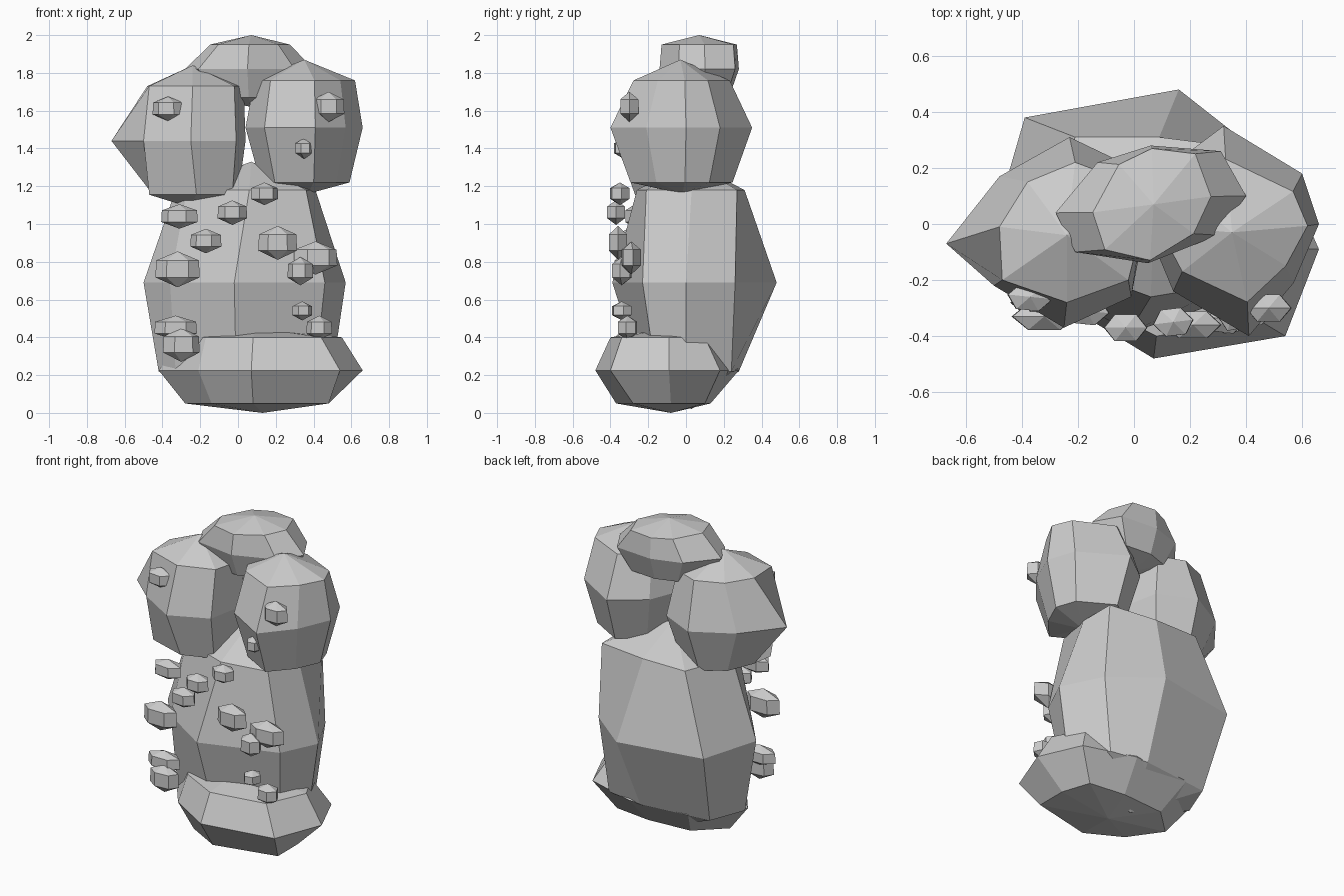
import bpy, bmesh, math

stone = bpy.data.materials.new("pale grey stone")
stone.diffuse_color = (0.6, 0.6, 0.6, 1)


def build(name, rings, top, bottom):
    """Skin stacked rings (top to bottom) and close them with two poles."""
    bm = bmesh.new()
    loops = [[bm.verts.new(p) for p in r] for r in rings]
    t, b = bm.verts.new(top), bm.verts.new(bottom)
    n = len(loops[0])
    for i in range(n):
        j = (i + 1) % n
        bm.faces.new((t, loops[0][i], loops[0][j]))
        for u, l in zip(loops, loops[1:]):
            bm.faces.new((u[i], l[i], l[j], u[j]))
        bm.faces.new((b, loops[-1][j], loops[-1][i]))
    bmesh.ops.recalc_face_normals(bm, faces=bm.faces)
    me = bpy.data.meshes.new(name)
    bm.to_mesh(me)
    bm.free()
    me.materials.append(stone)
    ob = bpy.data.objects.new(name, me)
    bpy.context.collection.objects.link(ob)
    return ob


def level(outline, z):
    return [(x, y, z) for x, y in outline]


def boulder(name, outline, centre, mid_z, upper, lower, top, bottom):
    """Eight-sided boulder: widest outline, scaled to (z, sx, sy) above and below."""
    cx, cy = centre
    rings = [level([(cx + (x - cx) * sx, cy + (y - cy) * sy) for x, y in outline], z)
             for z, sx, sy in (upper, (mid_z, 1, 1), lower)]
    return build(name, rings, top, bottom)


# Body: irregular rings, steep on the right and sloping at the back
build("body_boulder", [
    level([(-.33, .0), (-.21, .31), (.09, .31), (.41, .27),
           (.41, .03), (.36, -.21), (.06, -.26), (-.27, -.14)], 1.18),
    level([(-.50, .0), (-.39, .38), (.16, .48), (.44, .26),
           (.57, .0), (.46, -.23), (-.02, -.39), (-.36, -.17)], .69),
    level([(-.42, .0), (-.33, .23), (.13, .28), (.38, .24),
           (.50, .0), (.41, -.16), (-.01, -.24), (-.33, -.14)], .22)],
    (.07, .02, 1.33), (.05, .03, .02))

# Left lobe: pointed side, upright front corner
build("left_boulder", [
    level([(-.48, -.01), (-.38, .15), (-.21, .22), (-.05, .16),
           (.03, .0), (-.02, -.20), (-.24, -.28), (-.47, -.20)], 1.73),
    level([(-.67, -.07), (-.48, .17), (-.23, .31), (.0, .20),
           (.04, .0), (-.01, -.26), (-.25, -.37), (-.50, -.22)], 1.44),
    level([(-.45, -.05), (-.38, .12), (-.24, .21), (-.06, .13),
           (.0, .0), (-.03, -.20), (-.22, -.27), (-.47, -.19)], 1.155)],
    (-.24, -.04, 1.84), (-.26, -.03, 1.09))

# Base: overhangs the body at the front
build("base_boulder", [
    level([(.08, -.40), (.44, -.34), (.55, -.09), (.45, .10),
           (.18, .17), (-.13, .13), (-.30, -.05), (-.17, -.27)], .40),
    level([(.07, -.48), (.54, -.40), (.66, -.09), (.54, .18),
           (.21, .28), (-.19, .25), (-.42, -.03), (-.21, -.31)], .225),
    level([(.08, -.37), (.48, -.28), (.48, -.08), (.42, .10),
           (.18, .13), (-.11, .11), (-.28, -.05), (-.14, -.25)], .05)],
    (.1, -.1, .45), (.13, -.08, 0))

# Other large boulders
boulder("right_boulder",
        [(.66, .0), (.60, .18), (.32, .35), (.12, .2),
         (.04, .0), (.14, -.24), (.41, -.40), (.57, -.21)],
        (.37, -.02), 1.51, (1.76, .86, .68), (1.22, .76, .72),
        (.35, -.03, 1.87), (.37, -.02, 1.16))
boulder("top_boulder",
        [(-.28, .04), (-.13, .22), (.06, .28), (.31, .26),
         (.40, .10), (.30, -.04), (.05, -.14), (-.21, -.10)],
        (.07, .07), 1.82, (1.95, .62, .95), (1.67, .7, .75),
        (.07, .07, 2.0), (.07, .07, 1.62))

# Small pebbles: x, y, z, half width, half height
pebbles = [
    (-.37, -.26, 1.61, .085, .065), (.48, -.30, 1.62, .085, .08),
    (.35, -.33, 1.40, .048, .055), (-.31, -.27, 1.04, .1, .065),
    (-.03, -.37, 1.06, .08, .065), (.14, -.35, 1.16, .075, .06),
    (-.17, -.31, .91, .085, .065), (.21, -.36, .90, .105, .09),
    (.41, -.29, .82, .12, .088), (.33, -.34, .75, .07, .075),
    (-.32, -.33, .76, .12, .095), (.34, -.34, .54, .055, .05),
    (.43, -.31, .45, .07, .065), (-.33, -.28, .45, .115, .065),
    (-.30, -.32, .36, .1, .09)]
for k, (x, y, z, w, h) in enumerate(pebbles):
    rings = []
    for dz, s in ((.5, .82), (-.45, .85)):
        rings.append([(x + w * s * 1.15 * math.cos(a), y + .055 * math.sin(a), z + h * dz)
                      for a in (math.tau * i / 6 + .15 * (k % 3 - 1) for i in range(6))])
    build(f"pebble_{k + 1}", rings, (x, y, z + h), (x, y, z - h))
